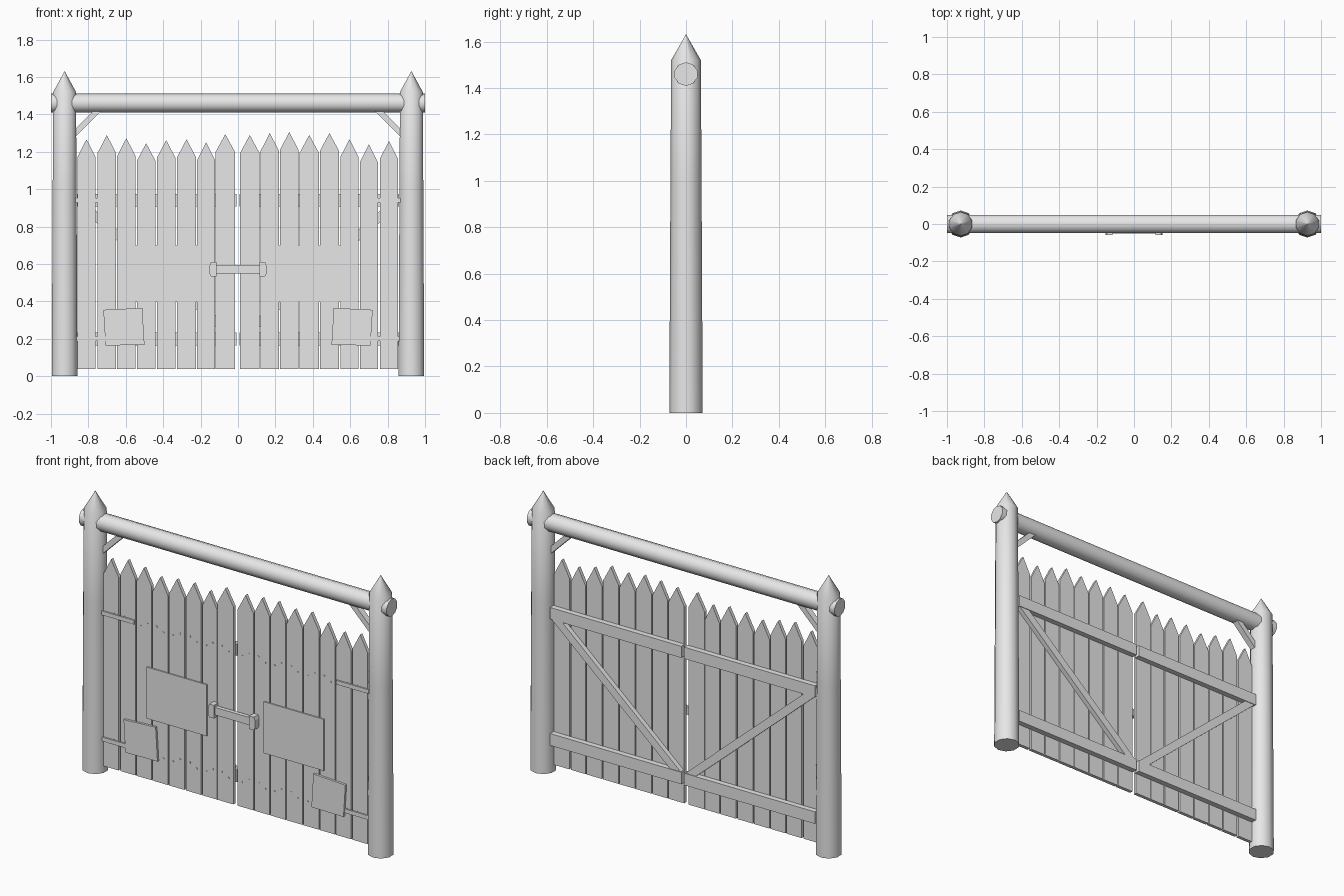
import bpy, bmesh, math
from mathutils import Vector

if "Cube" in bpy.data.objects:
    bpy.data.objects.remove(bpy.data.objects["Cube"])

mat = bpy.data.materials.new("pale_grey")
mat.diffuse_color = (0.8, 0.8, 0.8, 1)
mat.use_nodes = True
mat.node_tree.nodes["Principled BSDF"].inputs["Base Color"].default_value = mat.diffuse_color


def finish(bm, name, smooth=False):
    bmesh.ops.recalc_face_normals(bm, faces=bm.faces)
    me = bpy.data.meshes.new(name)
    bm.to_mesh(me)
    bm.free()
    me.materials.append(mat)
    ob = bpy.data.objects.new(name, me)
    bpy.context.collection.objects.link(ob)
    if smooth:
        bpy.ops.object.select_all(action='DESELECT')
        ob.select_set(True)
        bpy.context.view_layer.objects.active = ob
        bpy.ops.object.shade_smooth_by_angle(angle=math.radians(40))
    return ob


def slab(name, outline, y0, y1):
    """Extrude an (x, z) outline from depth y0 to y1."""
    bm = bmesh.new()
    face = bm.faces.new([bm.verts.new((x, y0, z)) for x, z in outline])
    ext = bmesh.ops.extrude_face_region(bm, geom=[face])
    verts = [v for v in ext["geom"] if isinstance(v, bmesh.types.BMVert)]
    bmesh.ops.translate(bm, verts=verts, vec=(0, y1 - y0, 0))
    return finish(bm, name)


def box(name, x0, x1, z0, z1, y0, y1):
    return slab(name, [(x0, z0), (x1, z0), (x1, z1), (x0, z1)], y0, y1)


def lathe(name, rings, sides, origin, along_x=False):
    """Stack rings of (radius, height) into a round timber."""
    bm = bmesh.new()
    loops = []
    for r, h in rings:
        pts = []
        for i in range(sides):
            a = 2 * math.pi * (i + 0.5) / sides
            u, v = r * math.cos(a), r * math.sin(a)
            p = Vector((h, u, v)) if along_x else Vector((u, v, h))
            pts.append(bm.verts.new(p + Vector(origin)))
        loops.append(pts)
    for a, b in zip(loops, loops[1:]):
        for i in range(sides):
            j = (i + 1) % sides
            bm.faces.new((a[i], a[j], b[j], b[i]))
    bm.faces.new(loops[0])
    bm.faces.new(loops[-1])
    return finish(bm, name, True)


# Posts with pointed tops, and the round beam between them
for side, s in (("left", -1), ("right", 1)):
    lathe(side + "_post", [(0.072, 0), (0.070, 0.4), (0.067, 1.0), (0.064, 1.52), (0.001, 1.63)],
          10, (s * 0.927, 0, 0))
lathe("top_beam", [(0.051, -1), (0.051, 1)], 10, (0, 0, 1.46), True)

# Pointed planks: left edge, right edge, tip height
planks = [(-.858, -.762, 1.267), (-.750, -.653, 1.29), (-.646, -.548, 1.273), (-.541, -.441, 1.246),
          (-.434, -.334, 1.262), (-.325, -.225, 1.267), (-.218, -.123, 1.25), (-.120, -.016, 1.294),
          (.012, .114, 1.29), (.121, .219, 1.30), (.224, .324, 1.305), (.330, .432, 1.29),
          (.438, .540, 1.30), (.547, .645, 1.267), (.652, .748, 1.24), (.758, .856, 1.257)]
FRONT, BACK = -0.02, 0.0
for i, (a, b, tip) in enumerate(planks):
    slab("plank", [(a, 0.04), (b, 0.04), (b, tip - 0.095), ((a + b) / 2, tip), (a, tip - 0.095)],
         FRONT, BACK)
    # Nail heads where each plank meets the rails
    for z in (0.2, 0.94):
        for k, t in enumerate((0.28, 0.72)):
            x, zz = a + (b - a) * t, z + (0.012 if (i + k) % 2 else -0.012)
            slab("nail", [(x + 0.005 * math.cos(n * math.pi / 3), zz + 0.005 * math.sin(n * math.pi / 3))
                          for n in range(6)], FRONT - 0.003, FRONT + 0.002)

for side, s in (("left", -1), ("right", 1)):
    def mx(pts):
        return [(s * x, z) for x, z in pts]

    # Back rails and diagonal of each gate leaf
    for z0, z1 in ((0.165, 0.235), (0.907, 0.975)):
        box(side + "_rail", s * 0.008, s * 0.86, z0, z1, BACK, 0.032)
    slab(side + "_diagonal", mx([(0.015, 0.235), (0.085, 0.235), (0.855, 0.907), (0.785, 0.907)]),
         BACK, 0.028)
    # Corner brace under the beam
    slab(side + "_brace", mx([(0.88, 1.27), (0.88, 1.313), (0.76, 1.433), (0.715, 1.433)]),
         -0.018, 0.018)
    # Hinge straps
    for z in (0.2, 0.94):
        box(side + "_hinge_strap", s * 0.655, s * 0.89, z - 0.012, z + 0.012, FRONT - 0.008, FRONT)
    # Large and small metal patches
    box(side + "_large_patch", s * 0.185, s * 0.575, 0.398, 0.70, FRONT - 0.007, FRONT)
    slab(side + "_small_patch", mx([(0.50, 0.167), (0.708, 0.165), (0.72, 0.355), (0.512, 0.365)]),
         FRONT - 0.013, FRONT)
    # Latch bracket
    slab(side + "_latch_bracket", mx([(0.115, 0.533), (0.145, 0.533), (0.152, 0.55), (0.152, 0.592),
                                     (0.145, 0.61), (0.115, 0.61)]), -0.06, FRONT)

# Latch bar across both leaves
box("latch_bar", -0.13, 0.13, 0.55, 0.595, -0.05, -0.027)
